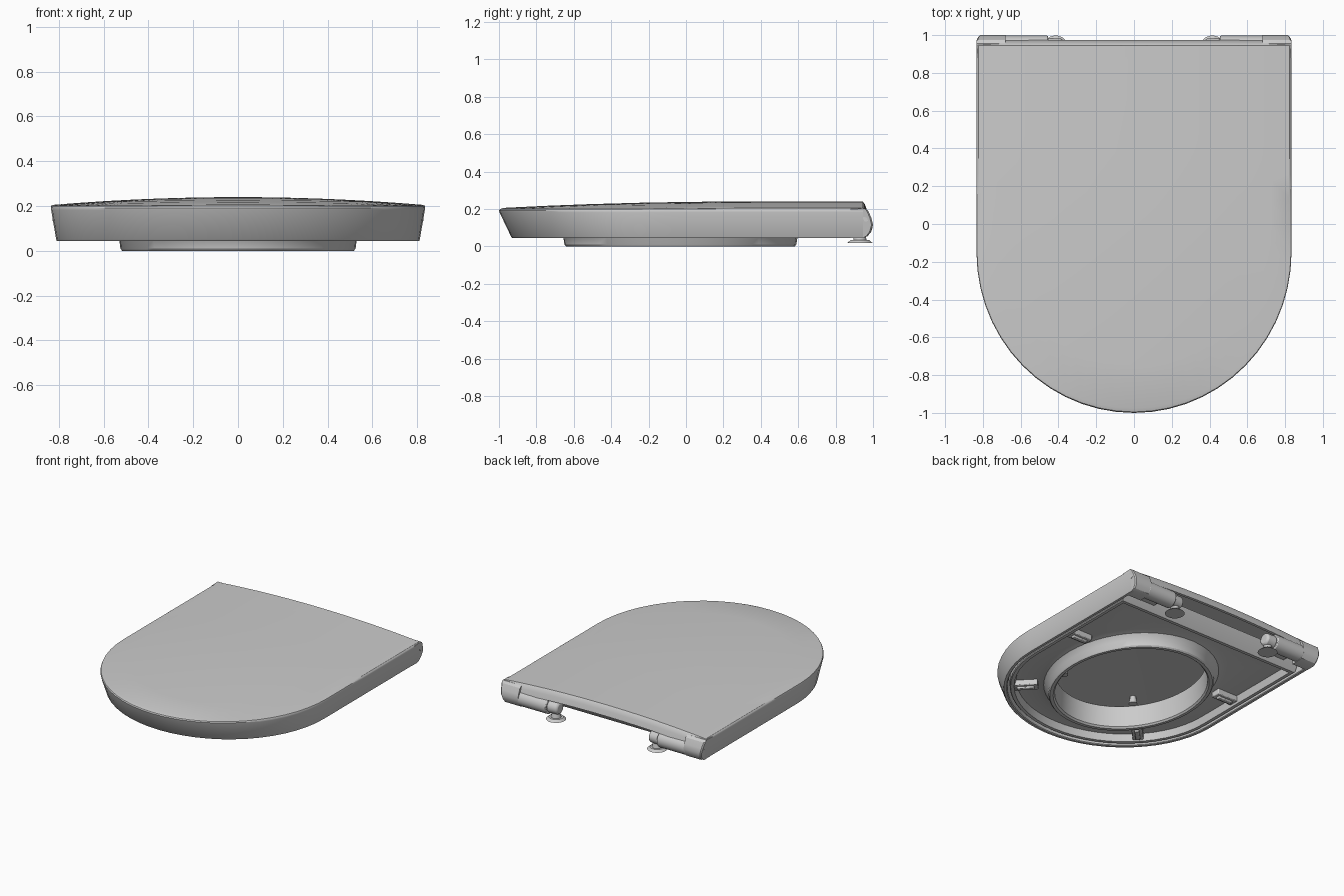
import bpy, bmesh, math
from mathutils import Matrix, Vector

cube = bpy.data.objects.get("Cube")
if cube:
    bpy.data.objects.remove(cube, do_unlink=True)

grey = bpy.data.materials.new("light_grey")
grey.use_nodes = True
colour = (0.6, 0.6, 0.6, 1)
grey.diffuse_color = colour
grey.node_tree.nodes["Principled BSDF"].inputs["Base Color"].default_value = colour

BACK = 0.945      # rear edge of the lid top
BEND = -0.15      # where the straight sides meet the rounded front


def finish(name, bm, bevel=0.0):
    bmesh.ops.remove_doubles(bm, verts=bm.verts, dist=0.0002)
    bmesh.ops.recalc_face_normals(bm, faces=bm.faces)
    mesh = bpy.data.meshes.new(name)
    bm.to_mesh(mesh)
    bm.free()
    mesh.materials.append(grey)
    ob = bpy.data.objects.new(name, mesh)
    bpy.context.collection.objects.link(ob)
    if bevel:
        mod = ob.modifiers.new("Bevel", "BEVEL")
        mod.width, mod.segments = bevel, 2
    bpy.ops.object.select_all(action="DESELECT")
    ob.select_set(True)
    bpy.context.view_layer.objects.active = ob
    bpy.ops.object.shade_smooth_by_angle(angle=math.radians(32))
    return ob


def loft(name, rings, closed_ring=False, closed_loft=False, caps=False):
    bm = bmesh.new()
    rows = [[bm.verts.new(p) for p in r] for r in rings]
    pairs = list(zip(rows, rows[1:]))
    if closed_loft:
        pairs.append((rows[-1], rows[0]))
    for a, b in pairs:
        n = len(a)
        for i in range(n if closed_ring else n - 1):
            j = (i + 1) % n
            bm.faces.new((a[i], a[j], b[j], b[i]))
    if caps:
        bm.faces.new(rows[0])
        bm.faces.new(rows[-1])
    return finish(name, bm)


def box(name, size, loc, turn=0.0, bevel=0.006):
    bm = bmesh.new()
    mat = Matrix.Translation(loc) @ Matrix.Rotation(turn, 4, "Z") @ Matrix.Diagonal((*size, 1))
    bmesh.ops.create_cube(bm, size=1, matrix=mat)
    return finish(name, bm, bevel)


def cone(name, start, end, r1, r2, bevel=0.0, sides=28):
    a, b = Vector(start), Vector(end)
    bm = bmesh.new()
    mat = Matrix.Translation((a + b) / 2) @ (b - a).to_track_quat("Z", "Y").to_matrix().to_4x4()
    bmesh.ops.create_cone(bm, cap_ends=True, segments=sides, radius1=r1, radius2=r2,
                          depth=(b - a).length, matrix=mat)
    return finish(name, bm, bevel)


def u_curve(hw, front, back=BACK, straight=8, arc=28):
    """Open U outline: straight sides and an elliptical front."""
    side = [(hw, back + (BEND - back) * i / straight) for i in range(straight)]
    bow = [(hw * math.cos(math.pi * i / arc),
            BEND + (front - BEND) * math.sin(math.pi * i / arc)) for i in range(arc + 1)]
    return side + bow + [(-x, y) for x, y in reversed(side)]


def at(points, z):
    return [(x, y, z) for x, y in points]


def dome(x, y):
    fore = max(0, (0.3 - y) / 1.3)
    return 0.24 - 0.035 * min(1.1, (x / 0.83) ** 2 + fore ** 2)


def dome_ring(s, drop=0.0):
    pts = [(x * s, BACK + (y - BACK) * s) for x, y in u_curve(0.835, -1)]
    return [(x, y, dome(x, y) - drop) for x, y in pts]


# Lid: thin domed shell with tapered side wall
steps = [0, 0.15, 0.3, 0.45, 0.6, 0.75, 0.87]
lid_rings = [dome_ring(s, 0.02) for s in steps + [0.945]]
lid_rings += [at(u_curve(0.785, -0.905), 0.05), at(u_curve(0.79, -0.912), 0.045),
              at(u_curve(0.808, -0.928), 0.045), at(u_curve(0.812, -0.935), 0.052),
              at(u_curve(0.834, -0.997), 0.182), at(u_curve(0.834, -1), 0.192),
              at(u_curve(0.831, -0.995), 0.2)]
lid_rings += [dome_ring(s) for s in [0.987] + steps[::-1]]
loft("lid", lid_rings)

# Arched lip along the rear edge of the lid
lip_profile = [(0.93, -0.002), (BACK, 0), (0.955, -0.012), (0.964, -0.035),
               (0.973, -0.07), (0.955, -0.072), (0.93, -0.03)]
lip = []
for i in range(25):
    x = 0.828 * (i / 12 - 1)
    lip.append([(x, y, dome(x, 1) + dz) for y, dz in lip_profile])
loft("lid_rear_lip", lip, closed_ring=True, caps=True)

# Rounded corner blocks at the back of the lid
block_profile = [(0.88, 0.045), (0.945, 0.045), (0.972, 0.055), (0.99, 0.08), (1.0, 0.115),
                 (0.992, 0.15), (0.975, 0.19), (0.955, 0.203), (0.88, 0.2)]
for side, word in ((1, "left"), (-1, "right")):
    sections = []
    for inset in (None, 0.008, 0):
        sections.append([(side * (0.68 if inset is None else
                                  0.81 + 0.025 * min(1, (z - 0.045) / 0.14) - inset), y, z)
                         for y, z in block_profile])
    sections[2] = [(x, y - 0.008 * (y > 0.96), z) for x, y, z in sections[2]]
    loft(word + "_corner_block", sections, closed_ring=True, caps=True)

# Seat: hollow ring with a lip around an oval opening
def seat_outline(inset, back):
    pts = u_curve(0.772 - inset, -0.882 + inset, back - inset)
    (x0, y0), n = pts[-1], 14
    return pts + [(x0 * (1 - 2 * i / n), y0) for i in range(1, n)]


angles = [math.atan2((y + 0.03) / 0.62, x / 0.525) for x, y in seat_outline(0, 0.8)]


def oval(s):
    return [(0.525 * s * math.cos(a), -0.03 + 0.62 * s * math.sin(a)) for a in angles]


seat_rings = [at(oval(0.91), 0.165), at(oval(0.93), 0.175),
              at(seat_outline(0.02, 0.85), 0.175), at(seat_outline(0, 0.85), 0.16),
              at(seat_outline(0, 0.8), 0.055), at(seat_outline(0.006, 0.8), 0.049),
              at(seat_outline(0.03, 0.8), 0.049), at(seat_outline(0.045, 0.8), 0.1),
              at(oval(1.15), 0.1), at(oval(1.06), 0.088), at(oval(1.01), 0.05),
              at(oval(1), 0.01), at(oval(0.985), 0), at(oval(0.945), 0), at(oval(0.925), 0.012)]
loft("seat", seat_rings, closed_ring=True, closed_loft=True)

for side, word in ((1, "left"), (-1, "right")):
    # Hinge barrel, knob, arm and mounting foot
    y, z = 0.937, 0.107
    cone(word + "_hinge_barrel", (side * 0.69, y, z), (side * 0.455, y, z), 0.06, 0.06, 0.006)
    cone(word + "_hinge_knob", (side * 0.46, y, z), (side * 0.375, y, z), 0.048, 0.044, 0.014)
    box(word + "_hinge_arm", (0.15, 0.17, 0.06), (side * 0.58, 0.85, 0.125))
    cone(word + "_foot_stem", (side * 0.415, 0.93, 0.03), (side * 0.415, 0.93, 0.1), 0.036, 0.022)
    cone(word + "_foot_disc", (side * 0.415, 0.93, 0.018), (side * 0.415, 0.93, 0.034),
         0.068, 0.05)

    # Support bumpers under the seat
    for place, x, y, turn in (("rear", 0.65, 0.19, 0), ("front", 0.5, -0.56, -0.8)):
        spot = side * turn
        box(word + "_" + place + "_bumper_base", (0.17, 0.075, 0.045),
            (side * x, y, 0.082), spot)
        box(word + "_" + place + "_bumper_pad", (0.12, 0.032, 0.02),
            (side * x, y, 0.056), spot)

    # Small stop peg under the lid
    cone(word + "_lid_peg", (side * 0.31, -0.38, 0.15), (side * 0.31, -0.38, 0.215), 0.03, 0.018)
